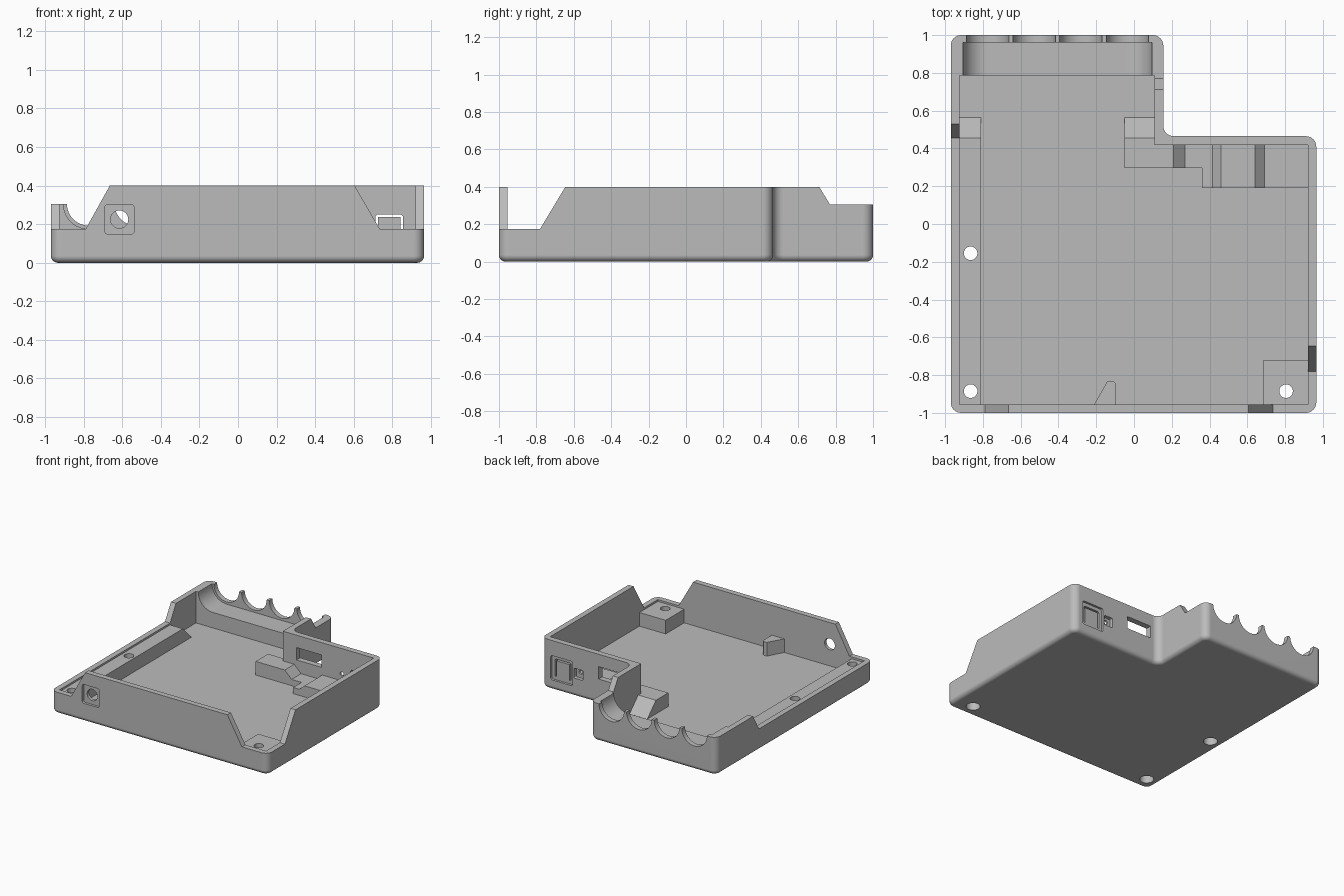
import bpy, bmesh, math
from mathutils import Vector

if "Cube" in bpy.data.objects:
    bpy.data.objects.remove(bpy.data.objects["Cube"], do_unlink=True)

grey = bpy.data.materials.new("matte_grey")
grey.use_nodes = True
COLOUR = (0.5, 0.5, 0.5, 1)
grey.diffuse_color = COLOUR
grey.node_tree.nodes["Principled BSDF"].inputs["Base Color"].default_value = COLOUR

FLOOR, LEDGE, LOW, MID, TOP = 0.05, 0.16, 0.175, 0.305, 0.4


def prism(name, pts, axis, a, b):
    """Extrude a 2D outline along an axis from a to b."""
    place = {"x": lambda p, t: (t, p[0], p[1]),
             "y": lambda p, t: (p[0], t, p[1]),
             "z": lambda p, t: (p[0], p[1], t)}[axis]
    bm = bmesh.new()
    lo = [bm.verts.new(place(p, a)) for p in pts]
    hi = [bm.verts.new(place(p, b)) for p in pts]
    bm.faces.new(lo)
    bm.faces.new(hi)
    for i in range(len(pts)):
        j = (i + 1) % len(pts)
        bm.faces.new((lo[i], lo[j], hi[j], hi[i]))
    bmesh.ops.recalc_face_normals(bm, faces=bm.faces)
    mesh = bpy.data.meshes.new(name)
    bm.to_mesh(mesh)
    bm.free()
    ob = bpy.data.objects.new(name, mesh)
    bpy.context.collection.objects.link(ob)
    mesh.materials.append(grey)
    return ob


def rect(x0, x1, y0, y1):
    return [(x0, y0), (x1, y0), (x1, y1), (x0, y1)]


def arc(cx, cy, r, start, end, n):
    return [(cx + r * math.cos(math.radians(start + (end - start) * i / n)),
             cy + r * math.sin(math.radians(start + (end - start) * i / n)))
            for i in range(n + 1)]


def circle(cx, cy, r, n=32):
    return arc(cx, cy, r, 0, 360, n)[:-1]


def rounded(cx, cy, half, r):
    """Square outline with rounded corners."""
    k = half - r
    pts = []
    for sx, sy, a in ((1, 1, 0), (-1, 1, 90), (-1, -1, 180), (1, -1, 270)):
        pts += arc(cx + sx * k, cy + sy * k, r, a, a + 90, 4)
    return pts


def combine(operation, *tool):
    ob = prism(*tool)
    mod = tray.modifiers.new(ob.name, "BOOLEAN")
    mod.operation, mod.object, mod.solver = operation, ob, "EXACT"
    bpy.context.view_layer.objects.active = tray
    bpy.ops.object.modifier_apply(modifier=mod.name)
    mesh = ob.data
    bpy.data.objects.remove(ob, do_unlink=True)
    bpy.data.meshes.remove(mesh)


def cut(*tool):
    combine("DIFFERENCE", *tool)


def add(*tool):
    combine("UNION", *tool)


# Outer shell: L-shaped block, rounded upright corners and lower rim
outline = [(-0.97, -1), (0.965, -1), (0.965, 0.465), (0.155, 0.465), (0.155, 1), (-0.97, 1)]
tray = prism("case_tray", outline, "z", 0, TOP)
bm = bmesh.new()
bm.from_mesh(tray.data)
upright = [e for e in bm.edges if abs(e.verts[0].co.z - e.verts[1].co.z) > 0.1]
bmesh.ops.bevel(bm, geom=upright, offset=0.055, segments=8, profile=0.5, affect="EDGES")
rim = [e for e in bm.edges if all(v.co.z < 0.001 for v in e.verts)]
bmesh.ops.bevel(bm, geom=rim, offset=0.035, segments=5, profile=0.5, affect="EDGES")
bm.to_mesh(tray.data)
bm.free()

# Cavity, leaving a solid shelf along the back
cavity = [(-0.925, -0.955), (0.92, -0.955), (0.92, 0.418), (0.108, 0.418), (0.108, 0.785), (-0.925, 0.785)]
cut("cavity", cavity, "z", FLOOR, 0.6)

# Lowered wall sections with sloped ends
cut("front_left_drop", [(-1.1, LOW), (-0.79, LOW), (-0.665, TOP), (-0.61, 0.5), (-1.1, 0.5)], "y", -1.1, -0.94)
cut("front_right_drop", [(1.1, LOW), (0.735, LOW), (0.605, TOP), (0.547, 0.5), (1.1, 0.5)], "y", -1.1, -0.94)
cut("right_wall_drop", [(-1.1, LOW), (-0.78, LOW), (-0.645, TOP), (-0.585, 0.5), (-1.1, 0.5)], "x", 0.9, 1.1)
cut("left_wall_drop", [(-1.1, LOW), (0.455, LOW), (0.53, MID), (1.1, MID), (1.1, 0.5), (-1.1, 0.5)], "x", -1.1, -0.91)
cut("back_drop", [(0.65, 0.5), (0.712, TOP), (0.77, MID), (1.1, MID), (1.1, 0.5)], "x", -1.1, 0.3)

# Round-ended trough and four scallops in the back wall
first, step = -0.775, 0.2467
last = first + 3 * step
trough = arc(first, MID, 0.13, 180, 270, 12) + arc(last, MID, 0.13, 270, 360, 12)
cut("trough", trough + [(last + 0.13, 0.5), (first - 0.13, 0.5)], "y", 0.7, 0.96)
for i in range(4):
    c = first + i * step
    cut("scallop", arc(c, MID, 0.112, 180, 360, 24) + [(c + 0.112, 0.5), (c - 0.112, 0.5)], "y", 0.9, 1.1)

# Screw ledge with ramp, and corner screw block
under = FLOOR - 0.02
add("screw_ledge", [(-0.97, under), (0.455, under), (0.58, under), (0.455 + LEDGE - FLOOR, FLOOR), (0.455, LEDGE), (-0.97, LEDGE)],
    "x", -0.94, -0.81)
add("corner_block", rect(0.685, 0.935, -0.97, -0.72), "z", under, LEDGE)

# Hooked locating rib on the front wall
add("locating_rib", [(-0.216, -0.965), (-0.14, -0.83), (-0.11, -0.83), (-0.098, -0.842), (-0.098, -0.965)],
    "z", under, LEDGE)

# Board supports: ramped block, cradle and port shelf
add("support_ramp", [(0.43, under), (0.58, under), (0.565, FLOOR), (0.455, LEDGE), (0.43, LEDGE)], "x", -0.05, 0.13)
add("support_block", [(-0.05, under), (0.415, under), (0.415, 0.1), (0.27, 0.1), (0.21, LEDGE), (-0.05, LEDGE)],
    "y", 0.297, 0.455)
add("port_shelf", [(0.36, under), (0.935, under), (0.935, 0.09), (0.69, 0.09), (0.64, 0.14), (0.46, 0.14), (0.415, 0.1), (0.36, 0.1)],
    "y", 0.19, 0.44)

# Screw holes with counterbores underneath
for x, y in ((-0.865, -0.155), (-0.865, -0.885), (0.805, -0.885)):
    cut("screw_hole", circle(x, y, 0.036), "z", -0.1, 0.3)
    cut("counterbore", circle(x, y, 0.052), "z", -0.1, 0.06)

# Round socket in a square recess on the front
cut("socket_recess", rounded(-0.615, 0.225, 0.076, 0.015), "y", -1.1, -0.98)
cut("socket_hole", circle(-0.615, 0.225, 0.046), "y", -1.1, -0.9)

# Rear openings: cable window, small port, flexing button
cut("cable_window", rect(0.23, 0.455, 0.2, 0.3), "y", 0.4, 0.6)
cut("port_recess", rounded(0.635, 0.19, 0.04, 0.008), "y", 0.435, 0.6)
cut("port_hole", circle(0.635, 0.195, 0.016, 16), "y", 0.4, 0.6)
cut("button_recess", rounded(0.785, 0.18, 0.098, 0.015), "y", 0.447, 0.6)
slot = [(0.713, 0.11), (0.726, 0.11), (0.726, 0.237), (0.844, 0.237), (0.844, 0.11),
        (0.857, 0.11), (0.857, 0.24), (0.847, 0.25), (0.723, 0.25), (0.713, 0.24)]
cut("button_slot", slot, "y", 0.4, 0.6)

# Smooth the rounded edges, keep the rest crisp
bpy.ops.object.select_all(action="DESELECT")
tray.select_set(True)
bpy.context.view_layer.objects.active = tray
bpy.ops.object.shade_smooth_by_angle(angle=math.radians(25))
weighted = tray.modifiers.new("flat_normals", "WEIGHTED_NORMAL")
weighted.keep_sharp = True
